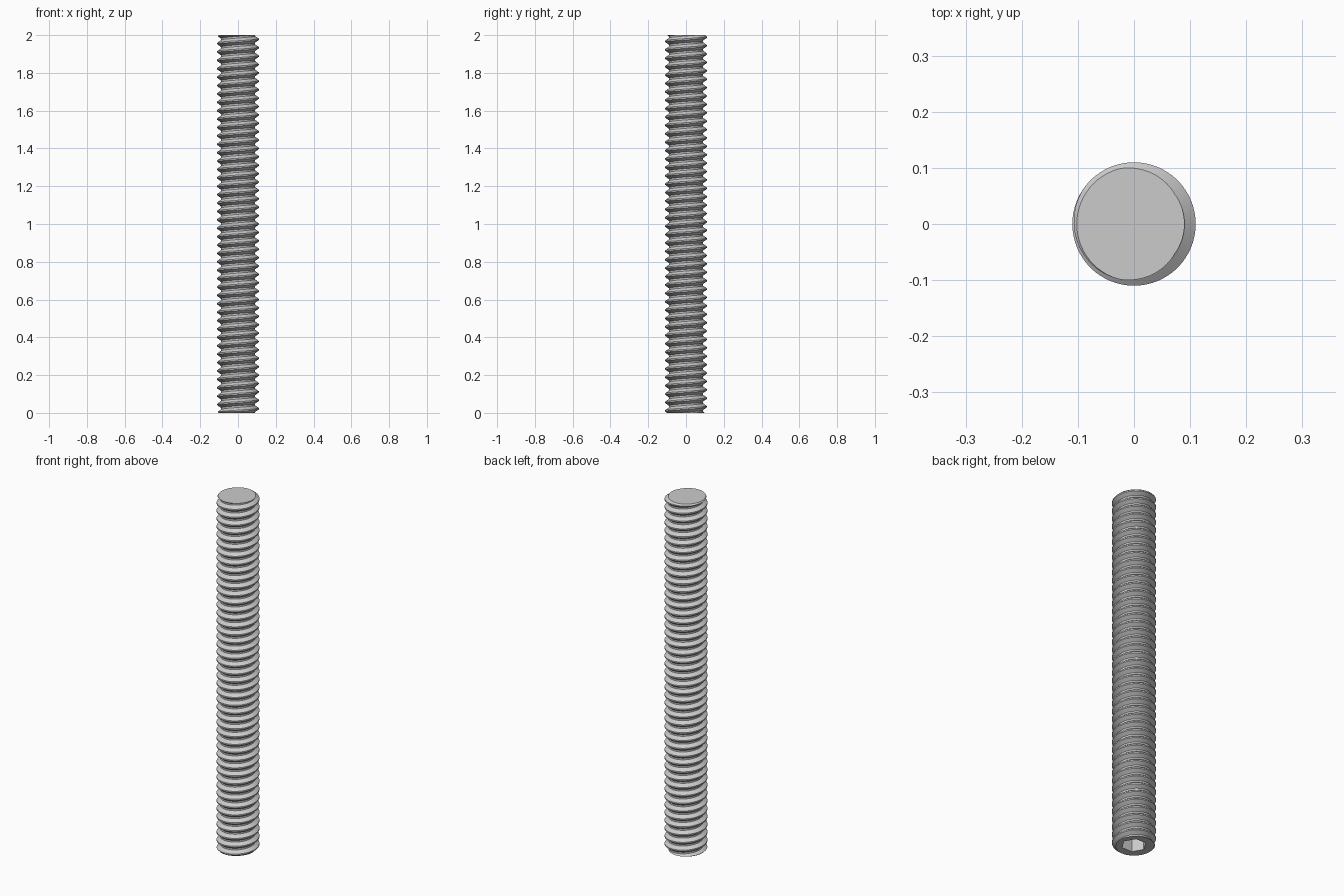
import bpy, bmesh, math
from mathutils import Matrix

cube = bpy.data.objects.get("Cube")
if cube:
    bpy.data.objects.remove(cube, do_unlink=True)

LENGTH, TURNS, SEG = 2.0, 45, 64
PITCH = LENGTH / TURNS
CREST, ROOT, END = 0.11, 0.09, 0.102      # thread radii and chamfered end radius
# One pitch of thread: (fraction of pitch, radius)
PROFILE = [(-0.1, ROOT), (0.1, ROOT), (0.42, CREST), (0.58, CREST)]

steel = bpy.data.materials.new("grey steel")
steel.use_nodes = True
colour = (0.6, 0.6, 0.6, 1)
steel.diffuse_color = colour
steel.node_tree.nodes["Principled BSDF"].inputs["Base Color"].default_value = colour


def make_object(name, bm):
    bmesh.ops.recalc_face_normals(bm, faces=bm.faces)
    mesh = bpy.data.meshes.new(name)
    bm.to_mesh(mesh)
    bm.free()
    mesh.materials.append(steel)
    obj = bpy.data.objects.new(name, mesh)
    bpy.context.collection.objects.link(obj)
    return obj


def cone(bm, sides, r1, r2, z1, z2):
    bmesh.ops.create_cone(bm, cap_ends=True, segments=sides, radius1=r1, radius2=r2,
                          depth=z2 - z1, matrix=Matrix.Translation((0, 0, (z1 + z2) / 2)))


# Helical thread, running past both ends before trimming
bm = bmesh.new()
rows = []
for i in range((TURNS + 6) * SEG + 1):
    a = 2 * math.pi * i / SEG
    z = (i / SEG - 3) * PITCH
    rows.append([bm.verts.new((r * math.cos(a), r * math.sin(a), z + f * PITCH))
                 for f, r in PROFILE])
for i in range(len(rows) - SEG - 1):
    lower = rows[i] + [rows[i + SEG][0]]
    upper = rows[i + 1] + [rows[i + 1 + SEG][0]]
    for j in range(len(PROFILE)):
        bm.faces.new((lower[j], upper[j], upper[j + 1], lower[j + 1]))
bmesh.ops.delete(bm, geom=[v for v in bm.verts if not v.link_faces], context='VERTS')
boundary = [e for e in bm.edges if e.is_boundary]
tips = [bm.verts.new((0, 0, -5 * PITCH)), bm.verts.new((0, 0, LENGTH + 5 * PITCH))]
for e in boundary:
    tip = tips[e.verts[0].co.z > LENGTH / 2]
    bm.faces.new((e.verts[0], e.verts[1], tip))
screw = make_object("threaded_rod", bm)

# Trimming blank with a small chamfer at each end
bm = bmesh.new()
cone(bm, SEG, 0.13, 0.13, 0, LENGTH)
rims = [e for e in bm.edges if abs(e.verts[0].co.z - e.verts[1].co.z) < 1e-4]
bmesh.ops.bevel(bm, geom=rims, offset=0.13 - END, segments=1, affect='EDGES')
blank = make_object("end_trim_cutter", bm)

# Hexagonal drive socket in the lower end
bm = bmesh.new()
cone(bm, 6, 0.0635, 0.0635, -0.1, 0.12)
for v in bm.verts:                        # put corners on the x axis
    a = round(math.atan2(v.co.y, v.co.x) / (math.pi / 6))
    if a % 2:
        bmesh.ops.rotate(bm, verts=bm.verts, matrix=Matrix.Rotation(math.pi / 6, 3, 'Z'))
        break
socket = make_object("hex_socket_cutter", bm)

bpy.ops.object.select_all(action='DESELECT')
bpy.context.view_layer.objects.active = screw
screw.select_set(True)
for cutter, operation in ((blank, 'INTERSECT'), (socket, 'DIFFERENCE')):
    mod = screw.modifiers.new(cutter.name, 'BOOLEAN')
    mod.object, mod.operation, mod.solver = cutter, operation, 'EXACT'
    bpy.ops.object.modifier_apply(modifier=mod.name)
    bpy.data.objects.remove(cutter, do_unlink=True)
bpy.ops.object.shade_smooth_by_angle(angle=math.radians(25))
